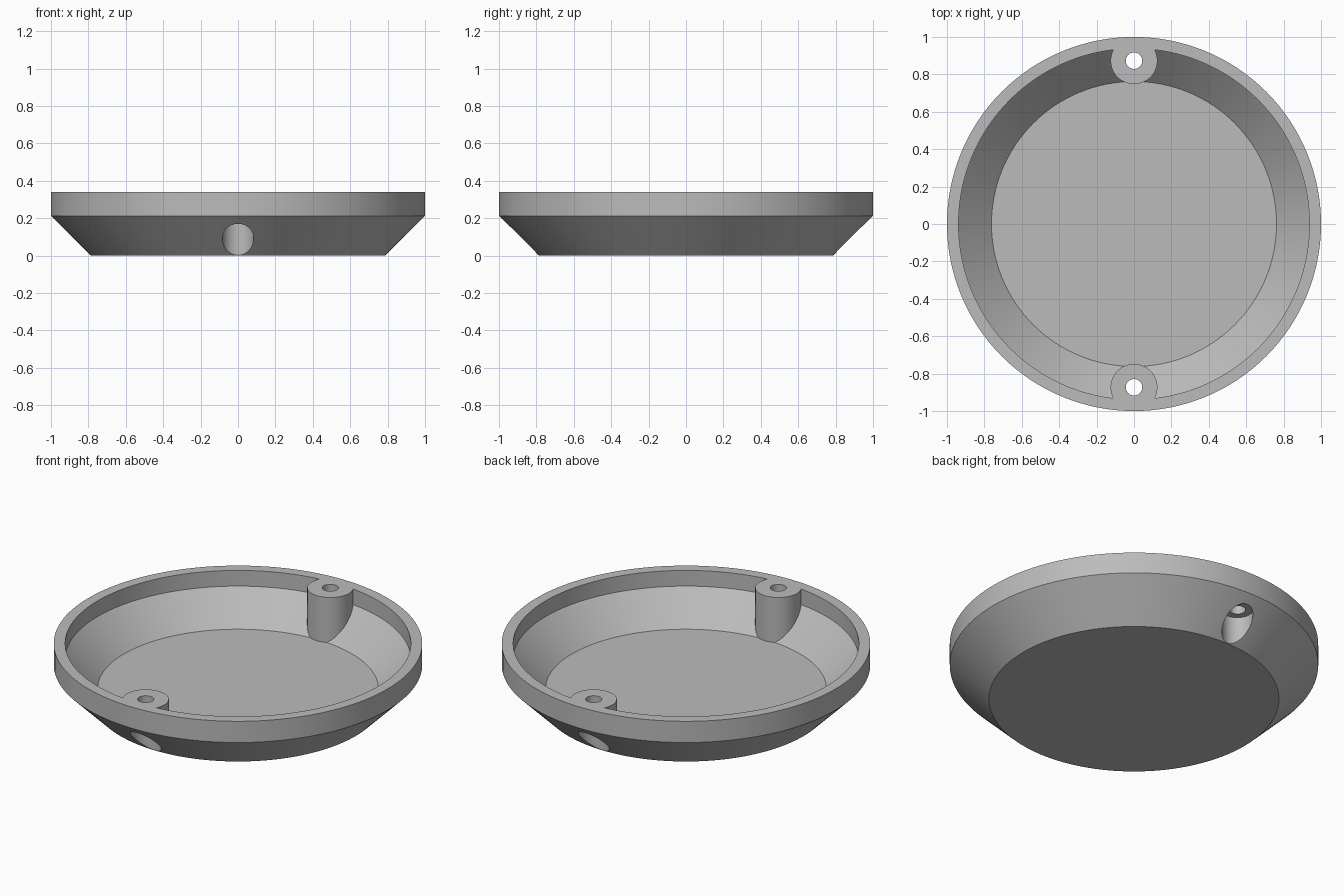
import bpy, bmesh, math

if "Cube" in bpy.data.objects:
    bpy.data.objects.remove(bpy.data.objects["Cube"])

HEIGHT = 0.34
BOSS_Y = 0.873

grey = bpy.data.materials.new("plain grey")
grey.use_nodes = True
colour = (0.5, 0.5, 0.5, 1)
grey.diffuse_color = colour
grey.node_tree.nodes["Principled BSDF"].inputs["Base Color"].default_value = colour


def lathe(name, profile, y=0, segments=128):
    """Closed solid of revolution from (radius, z) rings, listed bottom to top."""
    bm = bmesh.new()
    rings = []
    for r, z in profile:
        angles = [math.tau * i / segments for i in range(segments)]
        rings.append([bm.verts.new((r * math.cos(a), y + r * math.sin(a), z)) for a in angles])
    for low, high in zip(rings, rings[1:]):
        for i in range(segments):
            j = (i + 1) % segments
            bm.faces.new((low[i], low[j], high[j], high[i]))
    bm.faces.new(rings[0][::-1])
    bm.faces.new(rings[-1])
    mesh = bpy.data.meshes.new(name)
    bm.to_mesh(mesh)
    bm.free()
    mesh.materials.append(grey)
    obj = bpy.data.objects.new(name, mesh)
    bpy.context.collection.objects.link(obj)
    return obj


def cut(target, cutter):
    """Subtract the cutter from the target and discard the cutter."""
    cutter.hide_render = True
    mod = target.modifiers.new("cut", "BOOLEAN")
    mod.operation = "DIFFERENCE"
    mod.solver = "EXACT"
    mod.object = cutter
    bpy.context.view_layer.objects.active = target
    bpy.ops.object.modifier_apply(modifier=mod.name)
    bpy.data.objects.remove(cutter)


# Outer body: sloped underside and upright rim
dish = lathe("dish", [(0.787, 0), (1, 0.213), (1, HEIGHT)])

# Hollow, leaving the two screw bosses standing
hollow = lathe("hollow", [(0.762, 0.07), (0.938, 0.246), (0.938, HEIGHT + 0.1)])
for y in (-BOSS_Y, BOSS_Y):
    cut(hollow, lathe("boss", [(0.125, -0.1), (0.125, HEIGHT + 0.2)], y, 64))
cut(dish, hollow)

# Screw holes with wide counterbores opening through the slope
for y in (-BOSS_Y, BOSS_Y):
    cut(dish, lathe("counterbore", [(0.084, -0.1), (0.084, 0.172)], y, 48))
    cut(dish, lathe("screw_hole", [(0.044, 0.1), (0.044, HEIGHT + 0.1)], y, 32))

bpy.ops.object.select_all(action="DESELECT")
dish.select_set(True)
bpy.context.view_layer.objects.active = dish
bpy.ops.object.shade_smooth_by_angle(angle=math.radians(30))
